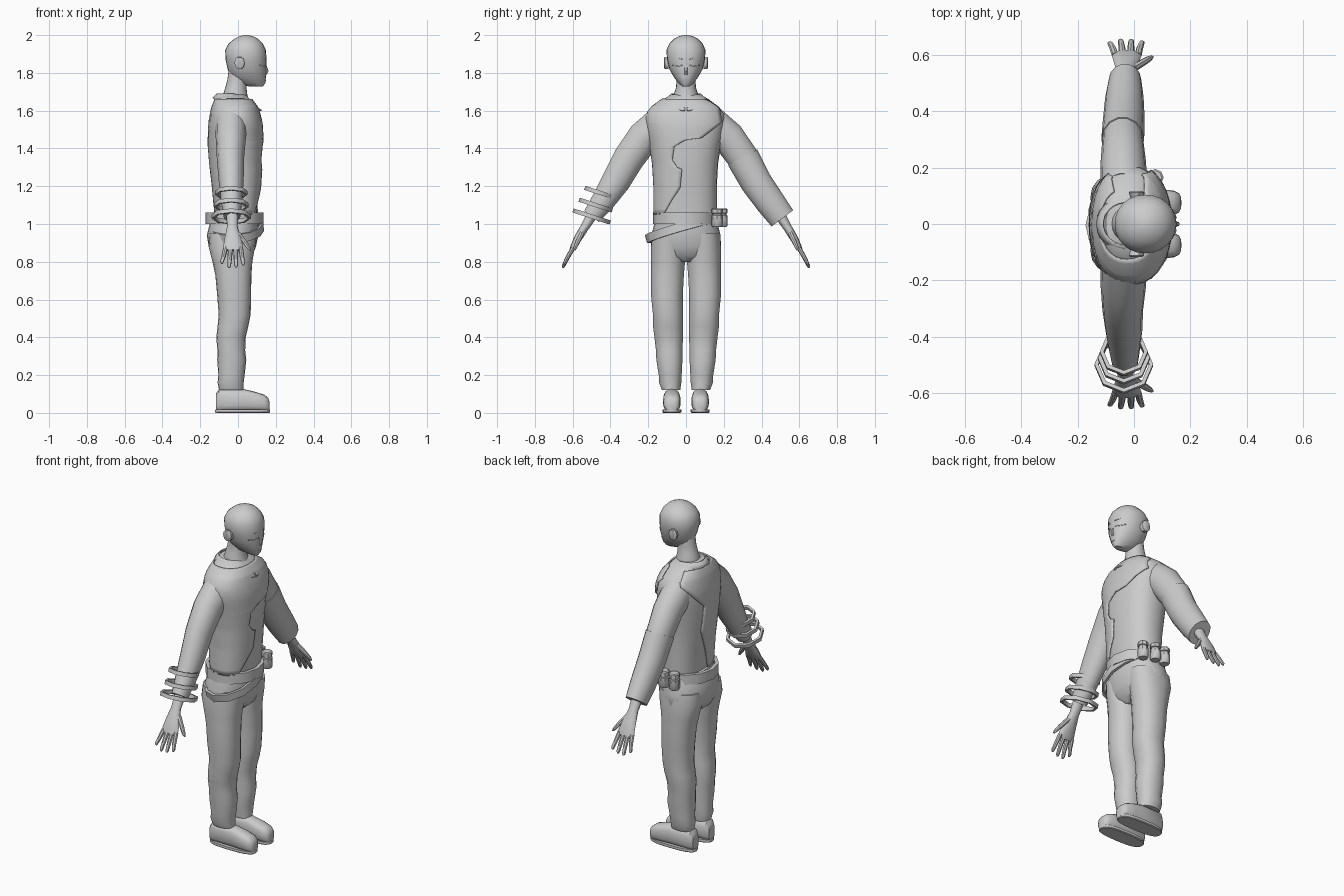
import bpy, bmesh, math
from mathutils import Vector

gray = bpy.data.materials.new("light_gray")
gray.diffuse_color = (0.6, 0.6, 0.6, 1)


def finish(name, bm, angle=40, solid=0):
    bmesh.ops.recalc_face_normals(bm, faces=bm.faces)
    me = bpy.data.meshes.new(name)
    bm.to_mesh(me)
    bm.free()
    me.materials.append(gray)
    ob = bpy.data.objects.new(name, me)
    bpy.context.collection.objects.link(ob)
    if solid:
        m = ob.modifiers.new("thickness", 'SOLIDIFY')
        m.thickness, m.offset = solid, 0
    bpy.ops.object.select_all(action='DESELECT')
    ob.select_set(True)
    bpy.context.view_layer.objects.active = ob
    bpy.ops.object.shade_smooth_by_angle(angle=math.radians(angle))
    return ob


def power(v, e):
    return math.copysign(abs(v) ** e, v)


def grid(name, rows, wrap=True, caps=True, cyclic=False, **kw):
    """Skin rows of points into a surface."""
    bm = bmesh.new()
    vs = [[bm.verts.new(p) for p in r] for r in rows]
    n = len(vs[0])
    pairs = list(zip(vs, vs[1:])) + ([(vs[-1], vs[0])] if cyclic else [])
    for a, b in pairs:
        for i in range(n if wrap else n - 1):
            j = (i + 1) % n
            bm.faces.new((a[i], a[j], b[j], b[i]))
    if caps and wrap and not cyclic:
        bm.faces.new(vs[0])
        bm.faces.new(vs[-1])
    return finish(name, bm, **kw)


def ring(c, U, V, n=16, e=2.0):
    c, U, V = Vector(c), Vector(U), Vector(V)
    return [c + U * power(math.cos(t), 2 / e) + V * power(math.sin(t), 2 / e)
            for t in (2 * math.pi * i / n for i in range(n))]


def stack(name, secs, cy=0, n=20, e=2.2, **kw):
    """Horizontal sections given as z, back x, front x, half width."""
    return grid(name, [ring(((a + b) / 2, cy, z), ((b - a) / 2, 0, 0), (0, w, 0), n, e)
                       for z, a, b, w in secs], **kw)


def limb(name, secs, side=1, n=14, grow=0):
    """Sections x, y, z, x radius, cross radius along a path in y and z."""
    rows = []
    for i, (x, y, z, r, h) in enumerate(secs):
        p, q = secs[max(i - 1, 0)], secs[min(i + 1, len(secs) - 1)]
        d = Vector((0, q[1] - p[1], q[2] - p[2])).normalized()
        rows.append(ring((x, y * side, z), (r + grow, 0, 0),
                         (0, -d.z * (h + grow) * side, d.y * (h + grow)), n))
    return grid(name, rows)


def band(name, c, U, V, height, thick, n):
    """Closed flat hoop."""
    U, V, c = Vector(U), Vector(V), Vector(c)
    N = U.cross(V).normalized() * height / 2
    u, v = U - U.normalized() * thick, V - V.normalized() * thick
    return grid(name, [ring(c - N, U, V, n), ring(c + N, U, V, n),
                       ring(c + N, u, v, n), ring(c - N, u, v, n)], cyclic=True, angle=50)


# head, neck and ears
stack("head", [(1.728, .06, .132, .02), (1.745, .0, .144, .04), (1.78, -.04, .148, .066),
               (1.82, -.055, .15, .088), (1.87, -.066, .151, .1), (1.92, -.068, .148, .104),
               (1.955, -.05, .132, .088), (1.98, -.02, .107, .064), (1.995, .01, .077, .034),
               (2.0, .035, .053, .01)], n=24, e=2.1)
stack("neck", [(1.62, -.085, .07, .07), (1.68, -.08, .05, .068), (1.72, -.068, .045, .053),
               (1.76, -.057, .045, .05), (1.81, -.05, .045, .05)], e=2)
grid("nose", [ring((.146, 0, 1.845), (.003, 0, 0), (0, .005, 0), 8),
              ring((.152, 0, 1.81), (.01, 0, 0), (0, .009, 0), 8),
              ring((.147, 0, 1.79), (.004, 0, 0), (0, .008, 0), 8)])
grid("mouth", [ring((.146, 0, 1.764), (.003, 0, 0), (0, .02, 0), 8),
               ring((.144, 0, 1.758), (.003, 0, 0), (0, .018, 0), 8)])
for s, tag in ((1, "left"), (-1, "right")):
    grid(tag + "_ear", [ring((.012, s * .092, 1.85), (.024, 0, 0), (0, 0, .03), 10),
                        ring((.008, s * .112, 1.853), (.027, 0, 0), (0, 0, .034), 10),
                        ring((.008, s * .117, 1.855), (.02, 0, 0), (0, 0, .027), 10)])
    # closed eyelid and brow strips
    for part, z, dz in (("_eyelid", 1.84, -.004), ("_brow", 1.872, .006)):
        grid(tag + part, [[(.02 + .131 * math.sqrt(1 - (y / .099) ** 2) + .002, s * y,
                            z + h + dz * math.sin((y - .02) / .05 * math.pi))
                           for y in (.02, .035, .05, .06, .07)] for h in (-.002, .002)],
             wrap=False, solid=.004)

# shirt body
TORSO = [(1.0, -.115, .1, .16), (1.06, -.115, .1, .163), (1.2, -.128, .113, .163),
         (1.32, -.142, .12, .17), (1.42, -.15, .125, .185), (1.52, -.148, .122, .205),
         (1.58, -.14, .11, .205), (1.62, -.13, .095, .175), (1.66, -.113, .065, .12),
         (1.685, -.1, .04, .08)]
stack("shirt", TORSO, n=28, e=2.3)


def lerp(table, z):
    for p, q in zip(table, table[1:]):
        if z <= q[0]:
            t = max(0, (z - p[0]) / (q[0] - p[0]))
            return [a + (b - a) * t for a, b in zip(p, q)]
    return list(table[-1])


# torn jacket layer: each row runs from the front edge round the right side to the back edge
FRONT = [(1.05, -.115), (1.13, -.07), (1.19, -.03), (1.29, -.02), (1.30, -.045), (1.34, -.07),
         (1.41, -.06), (1.445, .0), (1.455, .08), (1.54, .185), (1.615, .17), (1.66, .1)]
BACK = [(1.05, -.03), (1.15, .0), (1.3, .06), (1.45, .05), (1.52, .12), (1.6, .18), (1.66, .11)]
rows = []
for z in sorted({round(1.05 + .03 * i, 3) for i in range(21)} | {p[0] for p in FRONT}):
    _, a, b, w = lerp(TORSO, z)
    ang = [math.asin(power(max(-.97, min(.97, lerp(t, z)[1] / w)), 1.15)) for t in (FRONT, BACK)]
    start, end = ang[0], -math.pi - ang[1]
    row = []
    for i in range(29):
        t = start + (end - start) * i / 28
        row.append(((a + b) / 2 + ((b - a) / 2 + .007) * power(math.cos(t), 2 / 2.3),
                    (w + .006) * power(math.sin(t), 2 / 2.3), z))
    rows.append(row)
grid("torn_jacket", rows, wrap=False, solid=.008)

# folded collar, open in a V at the front
rows = []
for k in range(3):
    row = []
    for i in range(25):
        t = math.radians(4 + 352 * i / 24)
        f = max(0, math.cos(t)) ** 2
        r = 1 + .14 * k
        row.append((-.032 + (.078 + .045 * f) * r * math.cos(t), .076 * r * math.sin(t),
                    1.69 - .065 * f - .012 * k * (1 + .4 * abs(math.sin(2 * t)))))
    rows.append(row)
grid("collar", rows, wrap=False, solid=.006)

# arms
UPPER = [(-.035, .12, 1.535, .085, .1), (-.038, .225, 1.457, .08, .09),
         (-.04, .305, 1.345, .072, .085)]
LEFT = [(-.036, .372, 1.22, .068, .079), (-.034, .45, 1.11, .062, .074), (-.032, .51, 1.03, .052, .067)]
RIGHT = [(-.036, .372, 1.225, .066, .078), (-.034, .44, 1.12, .056, .064), (-.032, .5, 1.04, .045, .05)]
limb("left_sleeve", UPPER + LEFT[:1])
limb("left_lower_sleeve", [(-.04, .3, 1.352, .07, .084)] + LEFT, grow=.006)
limb("right_sleeve", UPPER + RIGHT, side=-1)

# hands
for s, tag in ((1, "left"), (-1, "right")):
    limb(tag + "_palm", [(-.03, .49, 1.06, .032, .03), (-.03, .535, .985, .028, .023),
                         (-.027, .572, .925, .044, .021), (-.026, .595, .88, .052, .017),
                         (-.026, .606, .86, .048, .012)], s, 12)
    for i, (x0, x1, z1) in enumerate(((-.066, -.085, .79), (-.04, -.047, .768),
                                      (-.012, -.01, .77), (.014, .028, .782))):
        y1 = .606 + (.87 - z1) * .42
        limb(f"{tag}_finger_{i + 1}", [(x0, .597, .875, .013, .012),
             ((x0 + x1) / 2, (.6 + y1) / 2 + .004, (.87 + z1) / 2, .012, .011),
             (x1, y1, z1 + .01, .01, .009), (x1, y1 + .003, z1, .005, .005)], s, 8)
    limb(tag + "_thumb", [(-.005, .55, .955, .016, .015), (.03, .572, .91, .016, .013),
                          (.055, .587, .875, .012, .01), (.064, .592, .86, .006, .005)], s, 8)

# bracelets on the right forearm
for i, (y, z, r) in enumerate(((-.455, 1.165, .085), (-.478, 1.1, .092), (-.5, 1.04, .104))):
    band(f"bracelet_{i + 1}", (-.036, y, z), (r, 0, 0), (0, r * .95, -r * .31), .022, .014, 8)

# trousers
stack("trouser_hips", [(1.05, -.13, .105, .16), (1.0, -.15, .11, .168), (.94, -.165, .108, .183),
                       (.88, -.155, .095, .185), (.83, -.13, .075, .15), (.8, -.09, .04, .08)], n=24)
for s, tag in ((1, "left"), (-1, "right")):
    secs = [(.95, -.15, .098, .0, .178), (.88, -.155, .09, .0, .186), (.8, -.135, .076, .004, .186),
            (.73, -.12, .071, .01, .186), (.62, -.11, .069, .016, .186), (.52, -.102, .067, .016, .176),
            (.46, -.108, .055, .014, .176), (.4, -.115, .041, .015, .168), (.33, -.109, .038, .018, .16),
            (.28, -.11, .044, .018, .158), (.2, -.104, .035, .022, .145), (.16, -.108, .03, .024, .143),
            (.12, -.1, .03, .03, .128)]
    grid(tag + "_trouser_leg", [ring(((a + b) / 2, s * (c + d) / 2, z), ((b - a) / 2, 0, 0),
                                     (0, (d - c) / 2, 0), 18, 2.2) for z, a, b, c, d in secs])
    # shoe and sole
    grid(tag + "_shoe", [ring((x, s * .075, .008 + h / 2), (0, w, 0), (0, 0, h / 2), 16, 2.8)
                         for x, w, h in ((-.116, .028, .095), (-.1, .041, .118), (.03, .044, .118),
                                         (.09, .047, .104), (.14, .044, .088), (.16, .034, .072),
                                         (.167, .02, .05))])
    stack(tag + "_sole", [(0, -.12, .166, .046), (.004, -.122, .17, .05), (.018, -.12, .17, .05)],
          cy=s * .075, n=20, e=2.8)

# belts
band("waist_belt", (-.018, -.005, 1.03), (.154, 0, 0), (0, .17, 0), .06, .02, 12)
band("slanted_belt", (-.006, -.03, .972), (.142, 0, .012), (0, .182, .052), .045, .014, 12)

# belt pouches on the left hip
for i, (x, y) in enumerate(((.075, .165), (.01, .19), (-.055, .188))):
    grid(f"pouch_{i + 1}", [ring((x, y, z), (r, 0, 0), (0, r, 0), 8) for z, r in
                            ((.985, .024), (.992, .03), (1.045, .03), (1.048, .024),
                             (1.056, .024), (1.058, .03), (1.078, .03), (1.083, .024))])
